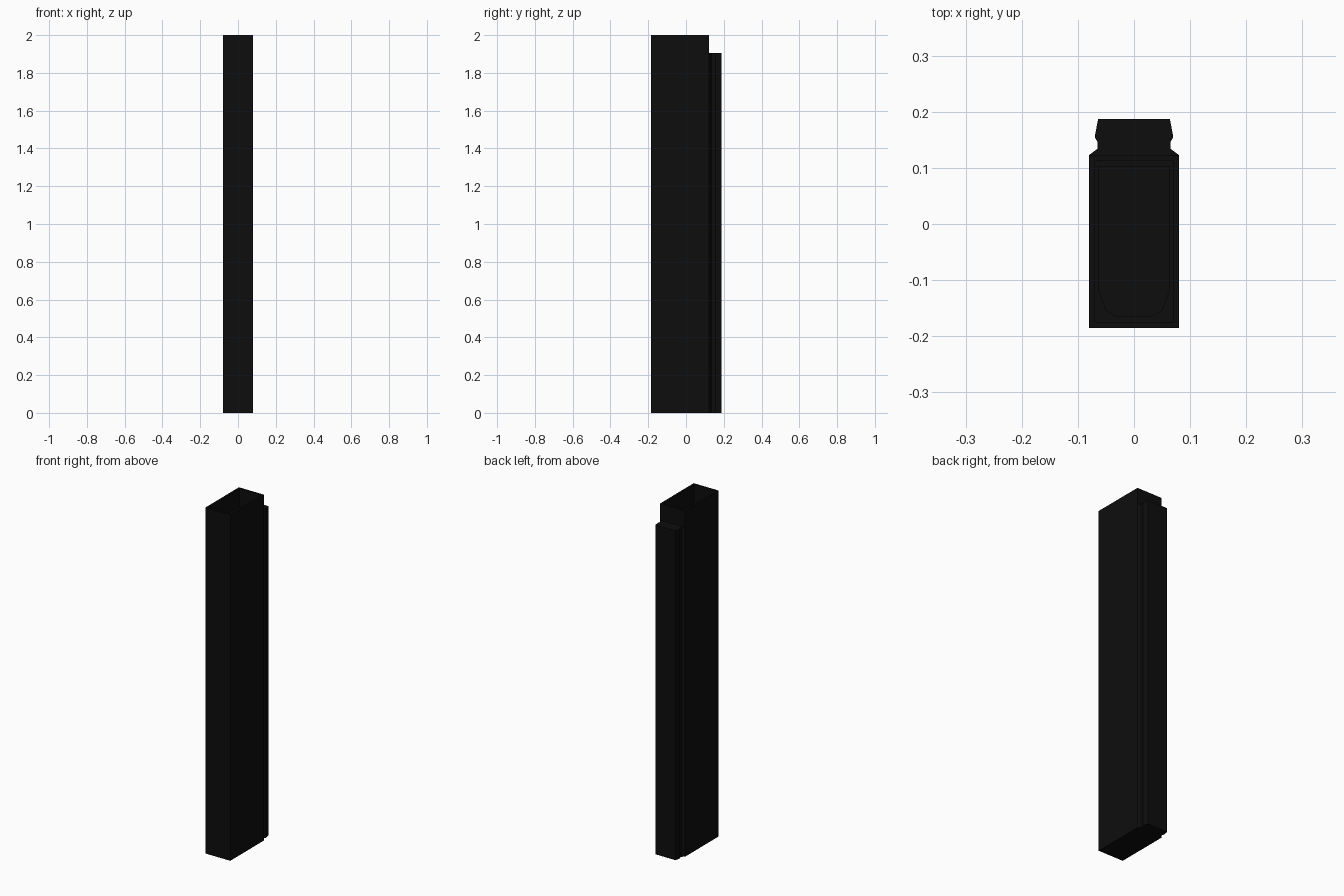
import bpy, bmesh

if "Cube" in bpy.data.objects:
    bpy.data.objects.remove(bpy.data.objects["Cube"])

black = bpy.data.materials.new("black_finish")
black.diffuse_color = (0.004, 0.004, 0.004, 1)
black.use_nodes = True
black.node_tree.nodes["Principled BSDF"].inputs["Base Color"].default_value = black.diffuse_color


def finish(name, bm):
    bmesh.ops.recalc_face_normals(bm, faces=bm.faces)
    mesh = bpy.data.meshes.new(name)
    bm.to_mesh(mesh)
    bm.free()
    mesh.materials.append(black)
    ob = bpy.data.objects.new(name, mesh)
    bpy.context.collection.objects.link(ob)
    return ob


def prism(name, half, z0, z1):
    """Extrude a right-half outline (front to back), mirrored across x."""
    bm = bmesh.new()
    outline = half + [(-x, y) for x, y in reversed(half)]
    face = bm.faces.new([bm.verts.new((x, y, z0)) for x, y in outline])
    top = bmesh.ops.extrude_face_region(bm, geom=[face])["geom"]
    bmesh.ops.translate(bm, verts=[v for v in top if isinstance(v, bmesh.types.BMVert)],
                        vec=(0, 0, z1 - z0))
    return finish(name, bm)


def open_box(name, w, y0, y1, z0, z1, wall):
    """Tall box with an open, thin-walled top."""
    bm = bmesh.new()
    bmesh.ops.create_cube(bm, size=1)
    for v in bm.verts:
        v.co = (v.co.x * w, y0 + (v.co.y + .5) * (y1 - y0), z0 + (v.co.z + .5) * (z1 - z0))
    bm.normal_update()
    top = max(bm.faces, key=lambda f: f.calc_center_median().z)
    bmesh.ops.inset_region(bm, faces=[top], thickness=wall)
    ext = bmesh.ops.extrude_face_region(bm, geom=[top])["geom"]
    bmesh.ops.delete(bm, geom=[top], context='FACES_ONLY') if top.is_valid else None
    bmesh.ops.translate(bm, verts=[v for v in ext if isinstance(v, bmesh.types.BMVert)],
                        vec=(0, 0, -(z1 - z0) + wall))
    return finish(name, bm)


# Hollow main tube
open_box("tube_body", 0.16, -0.185, 0.123, 0, 2, 0.015)

# Rear spine with a grooved neck, stopping short of the top
prism("rear_spine", [(0.08, 0.123), (0.065, 0.134), (0.065, 0.146),
                     (0.07, 0.155), (0.064, 0.187)], 0, 1.905)

# Follower plate inside the mouth with a rounded nose
prism("follower", [(0.03, -0.166), (0.05, -0.155), (0.063, -0.12), (0.063, 0.103)], 1.86, 1.9)
